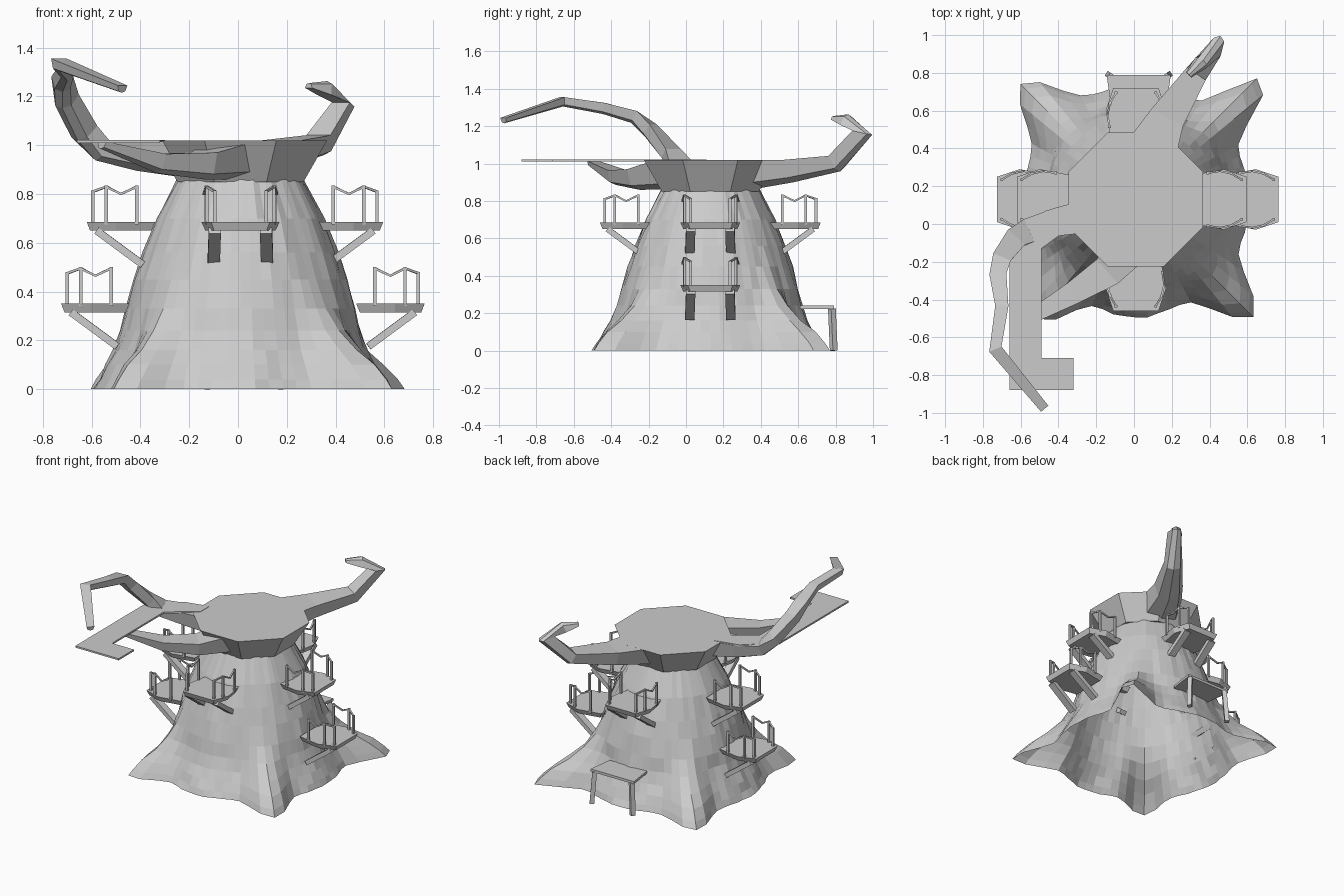
import bpy, bmesh, math, random
from mathutils import Vector

random.seed(4)
cube = bpy.data.objects.get("Cube")
if cube:
    bpy.data.objects.remove(cube, do_unlink=True)

grey = bpy.data.materials.new("bark_grey")
grey.use_nodes = True
GREY = (0.6, 0.6, 0.6, 1)
grey.diffuse_color = GREY
grey.node_tree.nodes["Principled BSDF"].inputs["Base Color"].default_value = GREY

CENTRE = Vector((0.01, 0.13, 0))
UP = Vector((0, 0, 1))
LIMB = [(.5, .5), (-.5, .5), (-.36, -.3), (0, -.5), (.36, -.3)]
SQUARE = [(.5, .5), (-.5, .5), (-.5, -.5), (.5, -.5)]


def finish(name, bm, fix_normals=True):
    if fix_normals:
        bmesh.ops.recalc_face_normals(bm, faces=bm.faces)
    mesh = bpy.data.meshes.new(name)
    bm.to_mesh(mesh)
    bm.free()
    mesh.materials.append(grey)
    obj = bpy.data.objects.new(name, mesh)
    bpy.context.collection.objects.link(obj)


def bridge(bm, a, b):
    n = len(a)
    for i in range(n):
        j = (i + 1) % n
        bm.faces.new((a[i], a[j], b[j], b[i]))


def sweep(bm, path, sizes, section=SQUARE):
    """Sweep a section along a path, with a (width, height) at each point."""
    path = [Vector(p) for p in path]
    rings, last = [], None
    for i, p in enumerate(path):
        t = (path[min(i + 1, len(path) - 1)] - path[max(i - 1, 0)]).normalized()
        side = t.cross(UP)
        if side.length < 0.01:
            side = last or Vector((1, 0, 0))
        side.normalize()
        if last and side.dot(last) < 0:
            side = -side
        last = side
        up = side.cross(t).normalized()
        w, h = sizes[i]
        rings.append([bm.verts.new(p + side * a * w + up * b * h) for a, b in section])
    for a, b in zip(rings, rings[1:]):
        bridge(bm, a, b)
    bm.faces.new(rings[0])
    bm.faces.new(rings[-1])


def beam(bm, a, b, width, height):
    sweep(bm, [a, b], [(width, height)] * 2)


def slab(bm, outline, z0, z1, shrink=1.0):
    """Extruded outline whose underside may be drawn in."""
    mid = sum((Vector(p) for p in outline), Vector((0, 0))) / len(outline)
    low = [mid + (Vector(p) - mid) * shrink for p in outline]
    top = [bm.verts.new((p[0], p[1], z1)) for p in outline]
    bottom = [bm.verts.new((p[0], p[1], z0)) for p in low]
    bridge(bm, bottom, top)
    bm.faces.new(top)
    bm.faces.new(bottom)


# Hollow trunk with flared roots and a small front bulge, open underneath.
# Each root: angle -> (length, angular width)
ROOTS = {43: (.32, .15), 135: (.26, .19), 231: (.22, .17), 315: (.28, .18), 270: (.03, .25)}
PROFILE = [(0, .6, 1), (.04, .58, .96), (.1, .55, .8), (.16, .52, .56),
           (.24, .49, .3), (.33, .472, .1), (.45, .437, .02),
           (.56, .4, 0), (.7, .345, 0), (.86, .26, 0)]
SEGMENTS = 64
bm = bmesh.new()
rings = []
for z, radius, flare in PROFILE:
    ring = []
    for i in range(SEGMENTS):
        deg = 360 * i / SEGMENTS
        r = radius + random.uniform(-.006, .006)
        for angle, (length, width) in ROOTS.items():
            off = math.radians((deg - angle + 180) % 360 - 180)
            r += length * flare * math.exp(-(off / width) ** 2)
        a = math.radians(deg)
        ring.append(bm.verts.new(CENTRE + Vector((r * math.cos(a), r * math.sin(a), z))))
    rings.append(ring)
for a, b in zip(rings, rings[1:]):
    bridge(bm, a, b)
finish("trunk", bm, False)

# Flared octagonal crown with a flat top
bm = bmesh.new()
rings = []
for z, r in ((.85, .28), (1.02, .385)):
    rings.append([bm.verts.new(CENTRE + Vector((r * math.cos(a), r * math.sin(a), z)))
                  for a in (math.pi * (i + .5) / 4 for i in range(8))])
bridge(bm, *rings)
bm.faces.new(rings[1])
bm.faces.new(rings[0])
finish("crown", bm)

# Limbs growing out of the crown
LIMBS = {
    "back_limb": (
        [(.07, .34, .94), (.18, .57, .96), (.34, .81, 1.0), (.44, .95, 1.165),
         (.36, .86, 1.235), (.29, .79, 1.245)],
        [(.3, .16), (.19, .12), (.12, .09), (.08, .1), (.08, .06), (.04, .02)]),
    "left_reaching_limb": (
        [(-.2, .05, .94), (-.41, .01, .955), (-.57, -.04, .98), (-.64, -.09, 1.05),
         (-.71, -.2, 1.18), (-.72, -.28, 1.25), (-.7, -.44, 1.295), (-.735, -.66, 1.33),
         (-.475, -.975, 1.23)],
        [(.18, .15), (.15, .12), (.13, .09), (.12, .08), (.1, .08), (.09, .07),
         (.07, .06), (.07, .05), (.05, .03)]),
    "front_limb": (
        [(.0, -.08, .94), (-.14, -.25, .915), (-.33, -.37, .925), (-.56, -.5, 1.0)],
        [(.24, .16), (.17, .11), (.12, .08), (.07, .03)]),
}
for name, (path, sizes) in LIMBS.items():
    bm = bmesh.new()
    sweep(bm, path, sizes, LIMB)
    finish(name, bm)

# Thin hooked walkway level with the crown
bm = bmesh.new()
slab(bm, [(-.3, .11), (-.47, .07), (-.66, -.1), (-.66, -.88), (-.32, -.88),
          (-.32, -.71), (-.49, -.71), (-.49, -.13), (-.3, .01)], 1.01, 1.022)
finish("walkway", bm)

# Balconies: deck, braces, posts and sagging ropes
BALCONIES = [("left_upper", 0, .585, .685), ("left_lower", 0, .755, .35),
             ("right_upper", 180, .63, .685), ("right_lower", 180, .735, .35),
             ("front", 270, .59, .685), ("back", 90, .59, .685)]
for name, deg, reach, z in BALCONIES:
    out = Vector((math.cos(math.radians(deg)), math.sin(math.radians(deg)), 0))
    side = UP.cross(out)

    def at(inward, across, height):
        return CENTRE + out * (reach - inward) + side * across + UP * height

    bm = bmesh.new()
    half = [(0, .12), (.12, .16), (.28, .13)]
    outline = half + [(u, -v) for u, v in reversed(half)]
    slab(bm, [at(u, v, 0).xy for u, v in outline], z - .035, z, .9)
    finish(name + "_deck", bm)

    bm = bmesh.new()
    for s in (-1, 1):
        beam(bm, at(.04, s * .105, z - .035), at(.23, s * .11, z - .175), .05, .03)
    finish(name + "_braces", bm)

    bm = bmesh.new()
    for s in (-1, 1):
        posts = [(.025, s * .105, .13), (.08, s * .137, .15), (.205, s * .14, .15)]
        for u, v, h in posts:
            beam(bm, at(u, v, z - .01), at(u, v, z + h), .014, .014)
        rope = [at(u, v, z + h - .005) for u, v, h in posts]
        rope.insert(2, at(.14, s * .15, z + .115))
        sweep(bm, rope, [(.01, .01)] * 4)
    finish(name + "_railing", bm)

# Porch on the back of the trunk
bm = bmesh.new()
slab(bm, [(-.12, .61), (.17, .61), (.195, .79), (-.145, .79)], .222, .24)
for x, lean in ((-.12, -.015), (.17, .015)):
    beam(bm, (x + lean, .79, 0), (x, .78, .225), .03, .03)
finish("porch", bm)
